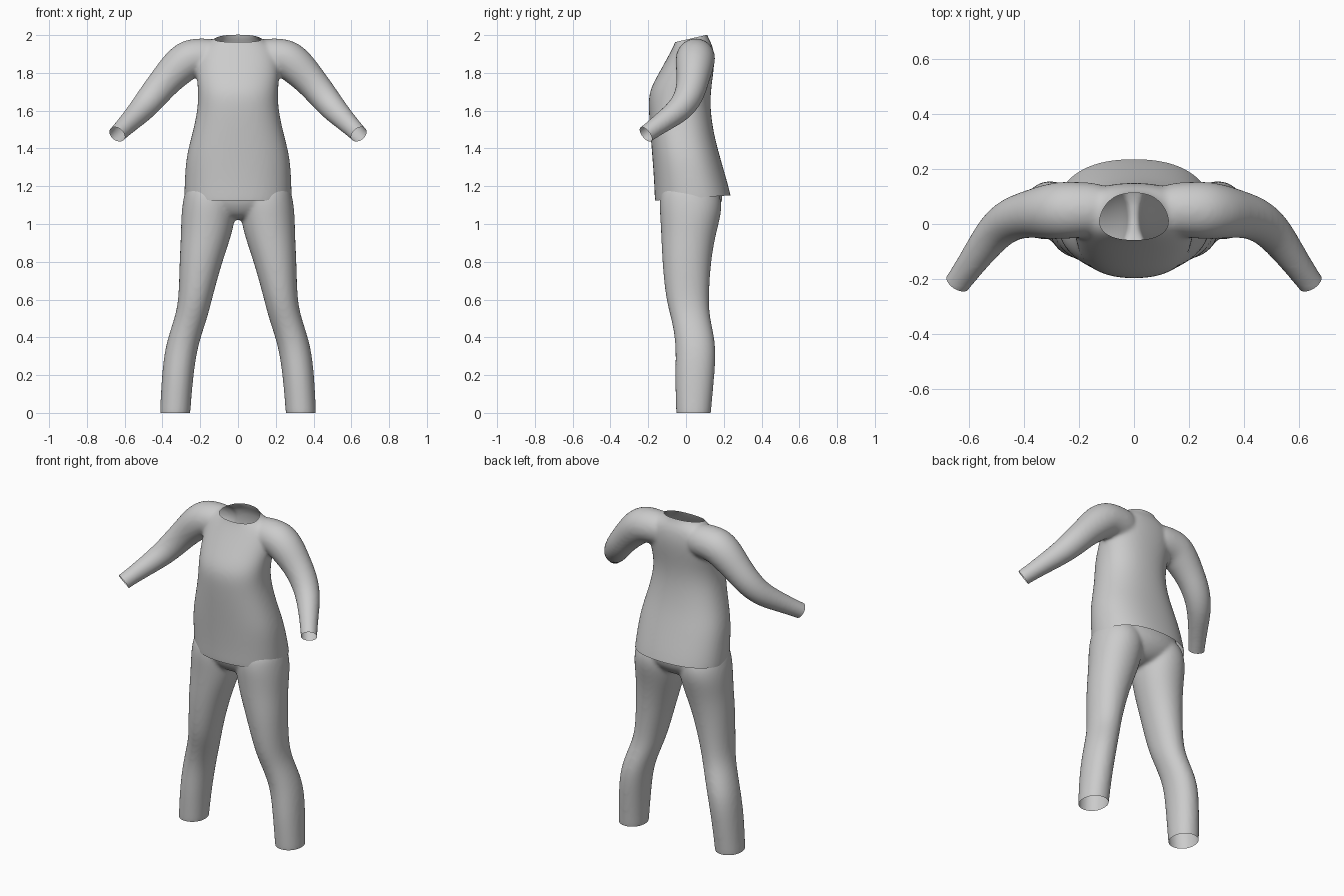
import bpy, bmesh, math
from mathutils import Vector

if "Cube" in bpy.data.objects:
    bpy.data.objects.remove(bpy.data.objects["Cube"])

SIDES = 24


def ring(bm, center, u, v, power):
    """Superellipse ring of vertices spanned by the half-axis vectors u and v."""
    verts = []
    for i in range(SIDES):
        a = 2 * math.pi * i / SIDES
        c, s = math.cos(a), math.sin(a)
        c = math.copysign(abs(c) ** (2 / power), c)
        s = math.copysign(abs(s) ** (2 / power), s)
        verts.append(bm.verts.new(center + u * c + v * s))
    return verts


def bridge(bm, rings):
    for a, b in zip(rings, rings[1:]):
        for i in range(SIDES):
            j = (i + 1) % SIDES
            bm.faces.new((a[i], a[j], b[j], b[i]))
    bm.faces.new(rings[0])
    bm.faces.new(rings[-1])


def loft(bm, rows, power=2.0, side=1):
    """Level rings from rows of (z, centre x, half width, y front, y back)."""
    bridge(bm, [ring(bm, Vector((side * cx, (yf + yb) / 2, z)),
                     Vector((rx, 0, 0)), Vector((0, (yb - yf) / 2, 0)), power)
                for z, cx, rx, yf, yb in rows])


def tube(bm, path, side):
    """Round tube along a path of (x, y, z, radius)."""
    pts = [Vector((side * x, y, z)) for x, y, z, r in path]
    rings = []
    for i, p in enumerate(pts):
        t = (pts[min(i + 1, len(pts) - 1)] - pts[max(i - 1, 0)]).normalized()
        u = t.cross(Vector((0, 1, 0))).normalized()
        v = t.cross(u)
        rings.append(ring(bm, p, u * path[i][3], v * path[i][3], 2))
    bridge(bm, rings)


def cut(bm, point, normal, keep_if=lambda co: True):
    """Open the shell by removing what lies beyond a plane."""
    faces = [f for f in bm.faces if keep_if(f.calc_center_median())]
    geom = set(faces)
    for f in faces:
        geom.update(f.verts)
        geom.update(f.edges)
    bmesh.ops.bisect_plane(bm, geom=list(geom), plane_co=point, plane_no=normal,
                           clear_outer=True)


def garment(name, bm, cuts, smooth):
    """Fuse the overlapping volumes into one smooth skin, then open its ends."""
    bmesh.ops.recalc_face_normals(bm, faces=bm.faces)
    mesh = bpy.data.meshes.new(name)
    bm.to_mesh(mesh)
    bm.free()
    obj = bpy.data.objects.new(name, mesh)
    bpy.context.collection.objects.link(obj)
    obj.modifiers.new("round", 'SUBSURF').levels = 2
    fuse = obj.modifiers.new("fuse", 'REMESH')
    fuse.mode = 'VOXEL'
    fuse.voxel_size = 0.01
    relax = obj.modifiers.new("relax", 'SMOOTH')
    relax.factor = 0.5
    relax.iterations = smooth
    deps = bpy.context.evaluated_depsgraph_get()
    skin = bpy.data.meshes.new_from_object(obj.evaluated_get(deps))
    obj.modifiers.clear()
    bm = bmesh.new()
    bm.from_mesh(skin)
    for c in cuts:
        cut(bm, *c)
    for f in bm.faces:
        f.smooth = True
    bm.to_mesh(skin)
    bm.free()
    obj.data = skin
    skin.name = name
    return obj


# Shirt: torso with neck stub, plus two bent sleeves
bm = bmesh.new()
torso = [(1.03, .287, -.165, .26), (1.15, .287, -.167, .24), (1.25, .284, -.172, .212),
         (1.36, .276, -.18, .18), (1.47, .246, -.189, .15), (1.60, .215, -.199, .13),
         (1.70, .212, -.20, .132), (1.79, .222, -.15, .145), (1.87, .222, -.105, .153),
         (1.935, .20, -.07, .145), (1.97, .145, -.055, .128), (1.995, .095, -.052, .112),
         (2.06, .09, -.05, .105), (2.12, .09, -.05, .105)]
loft(bm, [(z, 0, rx, yf, yb) for z, rx, yf, yb in torso], 2.3)
sleeve = [(.06, .055, 1.885, .09), (.19, .052, 1.885, .102), (.255, .05, 1.878, .106),
          (.31, .045, 1.837, .102), (.38, .037, 1.763, .086), (.445, .02, 1.685, .08),
          (.505, -.025, 1.61, .071), (.57, -.115, 1.545, .057),
          (.64, -.213, 1.475, .046), (.71, -.31, 1.405, .046)]
for s in (1, -1):
    tube(bm, sleeve, s)
shirt_cuts = [((0, .235, 1.152), (0, .07, -1)),
              ((0, .1, 1.999), (0, -.23, 1), lambda co: abs(co.x) < .2 and co.z > 1.9)]
for s in (1, -1):
    shirt_cuts.append(((s * .64, -.213, 1.475), (s * .51, -.8, -.62),
                       lambda co, s=s: co.x * s > .48))
garment("shirt", bm, shirt_cuts, 14)

# Trousers: pelvis plus two legs
bm = bmesh.new()
pelvis = [(1.42, .225, -.14, .12), (1.3, .25, -.14, .15), (1.2, .27, -.147, .188),
          (1.13, .27, -.145, .20), (1.07, .2, -.12, .17), (1.02, .09, -.07, .11)]
loft(bm, [(z, 0, rx, yf, yb) for z, rx, yf, yb in pelvis], 2.2)
leg = [(1.24, .145, .12, -.12, .14), (1.13, .15, .143, -.144, .195),
       (1.04, .157, .145, -.138, .185), (.94, .168, .135, -.132, .157),
       (.8, .197, .114, -.127, .132), (.6, .226, .088, -.108, .12),
       (.5, .249, .087, -.078, .127), (.36, .299, .087, -.052, .162),
       (.2, .32, .084, -.06, .152), (.02, .332, .081, -.053, .134),
       (-.06, .336, .081, -.053, .13)]
for s in (1, -1):
    loft(bm, leg, 2.1, s)
garment("trousers", bm, [((0, 0, 1.3), (0, 0, 1)), ((0, 0, 0), (0, 0, -1))], 10)
